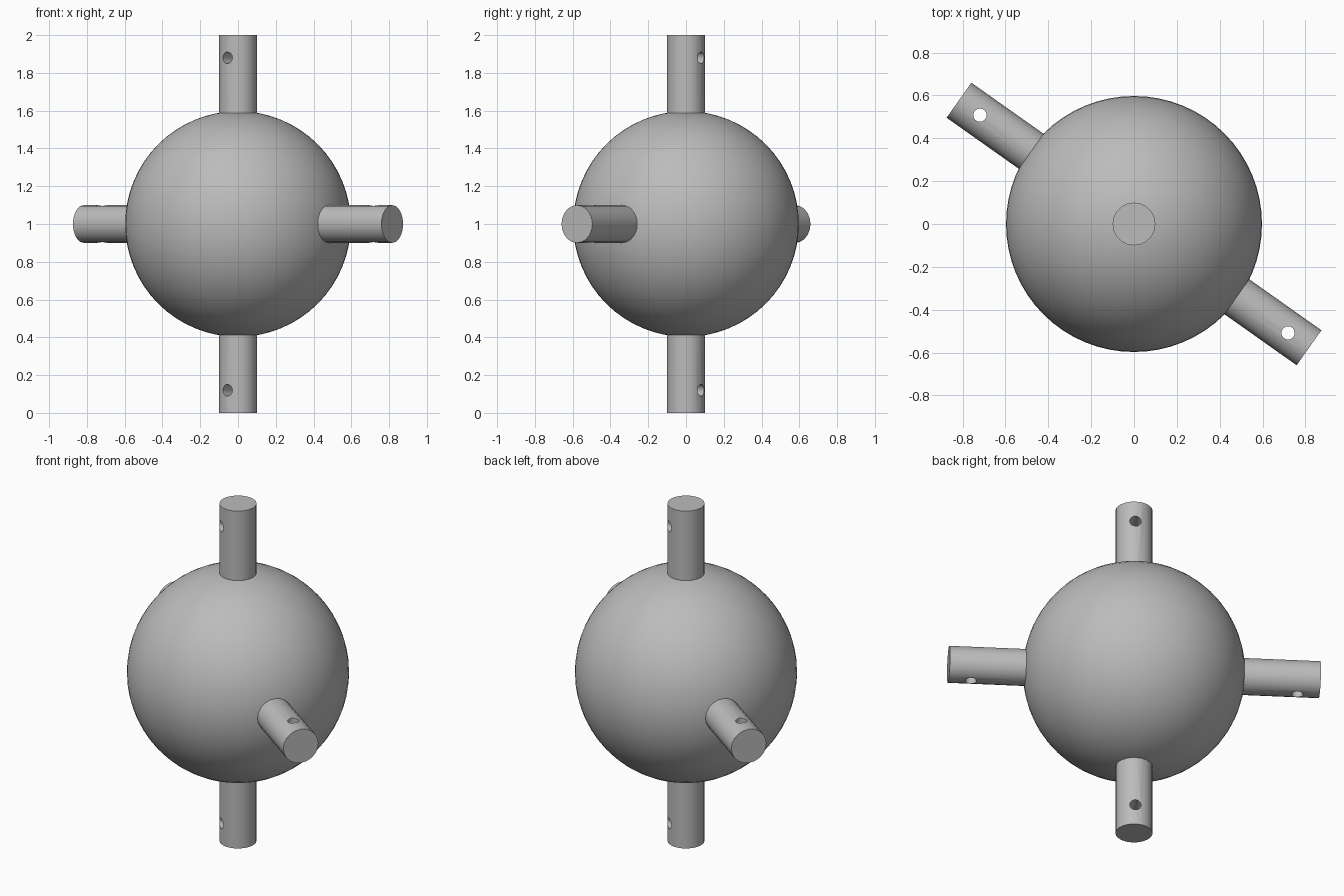
import bpy
import math
from mathutils import Vector

if "Cube" in bpy.data.objects:
    bpy.data.objects.remove(bpy.data.objects["Cube"], do_unlink=True)

CENTRE = Vector((0, 0, 1))
BALL_R, PIN_R, HOLE_R = 0.597, 0.1, 0.031
TILT = math.atan2(-0.577, 0.816)
SIDE = Vector((math.cos(TILT), math.sin(TILT), 0))
CROSS = Vector((-math.sin(TILT), math.cos(TILT), 0))
UP = Vector((0, 0, 1))

grey = bpy.data.materials.new("plain_grey")
grey.use_nodes = True
COLOUR = (0.5, 0.5, 0.5, 1)
grey.diffuse_color = COLOUR
grey.node_tree.nodes["Principled BSDF"].inputs["Base Color"].default_value = COLOUR


def rod(name, middle, axis, radius, length, sides):
    bpy.ops.mesh.primitive_cylinder_add(
        vertices=sides, radius=radius, depth=length, location=middle,
        rotation=axis.to_track_quat("Z", "Y").to_euler())
    ob = bpy.context.object
    ob.name = name
    ob.data.materials.append(grey)
    return ob


def pin(name, axis, hole_axis):
    # Peg from just inside the ball to one unit out, drilled near its tip
    inner = 0.5
    peg = rod(name, CENTRE + axis * (1 + inner) / 2, axis, PIN_R, 1 - inner, 20)
    drill = rod(name + "_drill", CENTRE + axis * 0.88, hole_axis, HOLE_R, 0.4, 16)
    cut = peg.modifiers.new("cross_hole", "BOOLEAN")
    cut.operation = "DIFFERENCE"
    cut.solver = "EXACT"
    cut.object = drill
    bpy.context.view_layer.objects.active = peg
    bpy.ops.object.modifier_apply(modifier=cut.name)
    bpy.data.objects.remove(drill, do_unlink=True)
    bpy.ops.object.select_all(action="DESELECT")
    peg.select_set(True)
    bpy.ops.object.shade_smooth_by_angle(angle=math.radians(30))


# Central ball
bpy.ops.mesh.primitive_uv_sphere_add(segments=64, ring_count=32, radius=BALL_R, location=CENTRE)
ball = bpy.context.object
ball.name = "ball"
ball.data.materials.append(grey)
bpy.ops.object.shade_smooth()

# Four drilled pins
pin("top_pin", UP, CROSS)
pin("bottom_pin", -UP, CROSS)
pin("left_pin", SIDE, UP)
pin("right_pin", -SIDE, UP)
